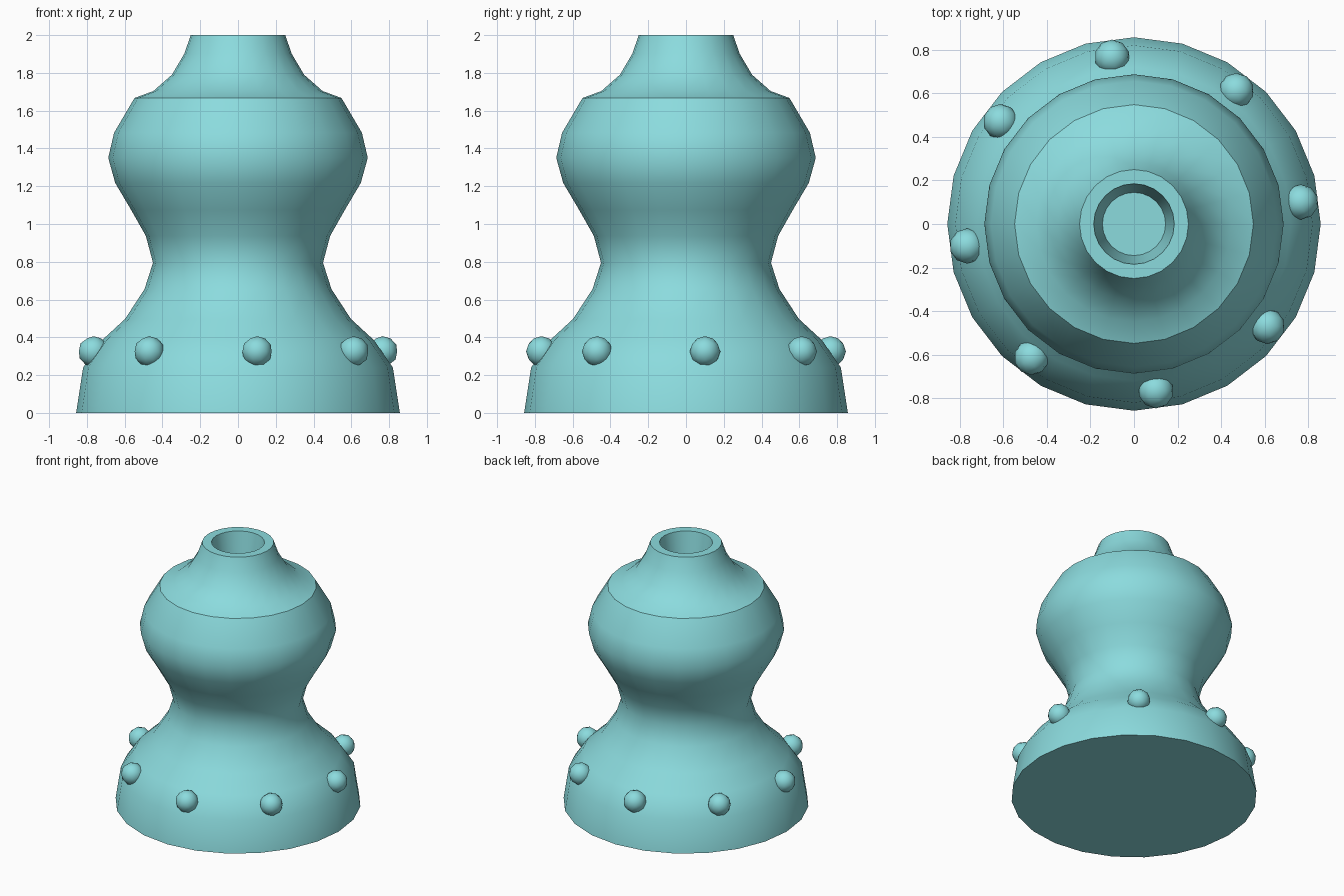
import bpy, bmesh, math

if "Cube" in bpy.data.objects:
    bpy.data.objects.remove(bpy.data.objects["Cube"])

teal = bpy.data.materials.new("teal")
teal.diffuse_color = (0.26, 0.71, 0.73, 1)
teal.use_nodes = True
teal.node_tree.nodes["Principled BSDF"].inputs["Base Color"].default_value = teal.diffuse_color


def finish(name, bm, angle):
    bmesh.ops.recalc_face_normals(bm, faces=bm.faces)
    mesh = bpy.data.meshes.new(name)
    bm.to_mesh(mesh)
    bm.free()
    mesh.materials.append(teal)
    ob = bpy.data.objects.new(name, mesh)
    bpy.context.collection.objects.link(ob)
    bpy.ops.object.select_all(action='DESELECT')
    ob.select_set(True)
    bpy.context.view_layer.objects.active = ob
    bpy.ops.object.shade_smooth_by_angle(angle=math.radians(angle))
    return ob


# Turned body: outer wall from the foot to the lip, then the bore
SIDES = 24
profile = [(0.857, 0), (0.82, 0.24), (0.72, 0.385), (0.598, 0.497),
           (0.495, 0.655), (0.45, 0.795), (0.488, 0.937), (0.566, 1.075),
           (0.65, 1.217), (0.687, 1.35), (0.656, 1.483), (0.548, 1.667),
           (0.448, 1.704), (0.35, 1.79), (0.285, 1.9), (0.25, 2.0),
           (0.185, 2.0), (0.145, 1.72)]
bm = bmesh.new()
rings = []
for r, z in profile:
    rings.append([bm.verts.new((r * math.cos(math.tau * i / SIDES),
                                r * math.sin(math.tau * i / SIDES), z))
                  for i in range(SIDES)])
for a, b in zip(rings, rings[1:]):
    for i in range(SIDES):
        j = (i + 1) % SIDES
        bm.faces.new((a[i], a[j], b[j], b[i]))
bm.faces.new(rings[0])    # underside
bm.faces.new(rings[-1])   # bottom of the bore
finish("turned_body", bm, 35)

# Ring of eight round studs around the foot
for k in range(8):
    a = math.radians(7.5 + 45 * k)
    bm = bmesh.new()
    bmesh.ops.create_icosphere(bm, subdivisions=2, radius=0.081)
    ob = finish(f"stud_{k + 1}", bm, 50)
    ob.location = (0.772 * math.cos(a), 0.772 * math.sin(a), 0.325)
